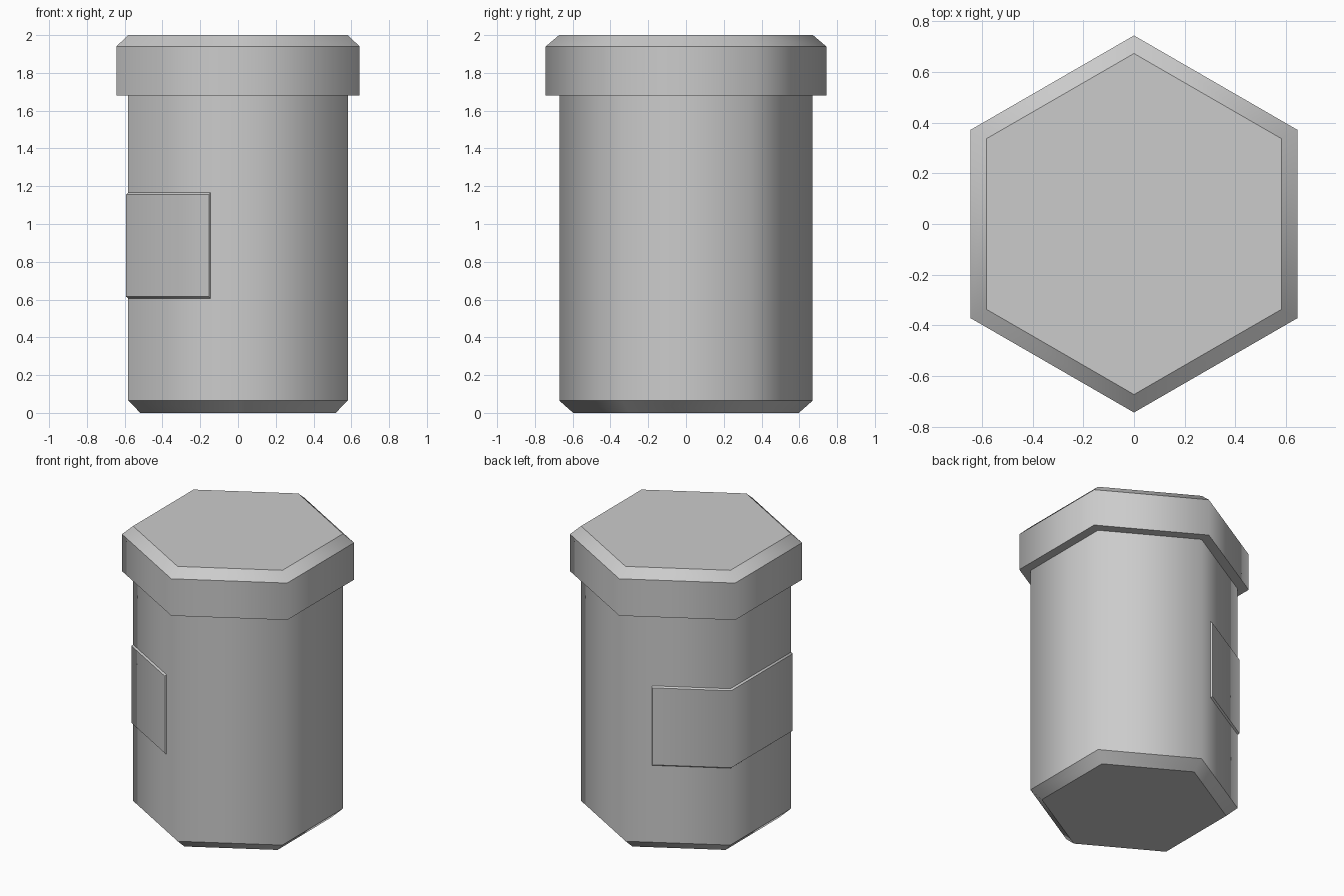
import bpy
import bmesh
from math import cos, sin, pi, sqrt

old = bpy.data.objects.get("Cube")
if old:
    bpy.data.objects.remove(old, do_unlink=True)

# One plain grey for the whole bottle
grey = bpy.data.materials.new("plain_grey")
grey.use_nodes = True
GREY = (0.6, 0.6, 0.6, 1)
grey.diffuse_color = GREY
grey.node_tree.nodes["Principled BSDF"].inputs["Base Color"].default_value = GREY


def finish(bm, name, is_sharp):
    """Smooth shade everything except the edges picked by the rule."""
    bmesh.ops.recalc_face_normals(bm, faces=bm.faces)
    for f in bm.faces:
        f.smooth = True
    for e in bm.edges:
        e.smooth = not is_sharp(e)
    mesh = bpy.data.meshes.new(name)
    bm.to_mesh(mesh)
    bm.free()
    mesh.materials.append(grey)
    obj = bpy.data.objects.new(name, mesh)
    bpy.context.collection.objects.link(obj)
    return obj


def horizontal(e):
    return abs(e.verts[0].co.z - e.verts[1].co.z) < 1e-4


def hex_prism(name, profile):
    """Closed six-sided solid from (corner radius, height) pairs."""
    bm = bmesh.new()
    rings = [[bm.verts.new((r * sin(k * pi / 3), r * cos(k * pi / 3), z))
              for k in range(6)] for r, z in profile]
    for low, high in zip(rings, rings[1:]):
        for k in range(6):
            n = (k + 1) % 6
            bm.faces.new((low[k], low[n], high[n], high[k]))
    bm.faces.new(rings[0])
    bm.faces.new(rings[-1])
    return finish(bm, name, horizontal)


# Body with a chamfered foot, and a wider cap with a chamfered top
hex_prism("bottle_body", [(0.597, 0), (0.671, 0.065), (0.671, 1.685)])
hex_prism("bottle_cap", [(0.743, 1.68), (0.743, 1.94), (0.672, 2)])


# Raised label wrapped round one side and parts of its two neighbours
def wrap_path(apothem, end_x):
    """Points that follow the three faces at a given distance."""
    half = [(x, -2 * (apothem + x / 2) / sqrt(3)) for x in (end_x, -apothem)]
    return half + [(x, -y) for x, y in reversed(half)]


bm = bmesh.new()
inner = wrap_path(0.58, -0.145)
outer = wrap_path(0.592, -0.154)
section = [(inner, 0.605), (outer, 0.615), (outer, 1.157), (inner, 1.167)]
rows = [[bm.verts.new((*path[i], z)) for path, z in section] for i in range(4)]
for a, b in zip(rows, rows[1:]):
    for k in range(4):
        n = (k + 1) % 4
        bm.faces.new((a[k], a[n], b[n], b[k]))
bm.faces.new(rows[0])
bm.faces.new(rows[-1])
finish(bm, "label",
       lambda e: horizontal(e) or all(v.co.x > -0.3 for v in e.verts))
